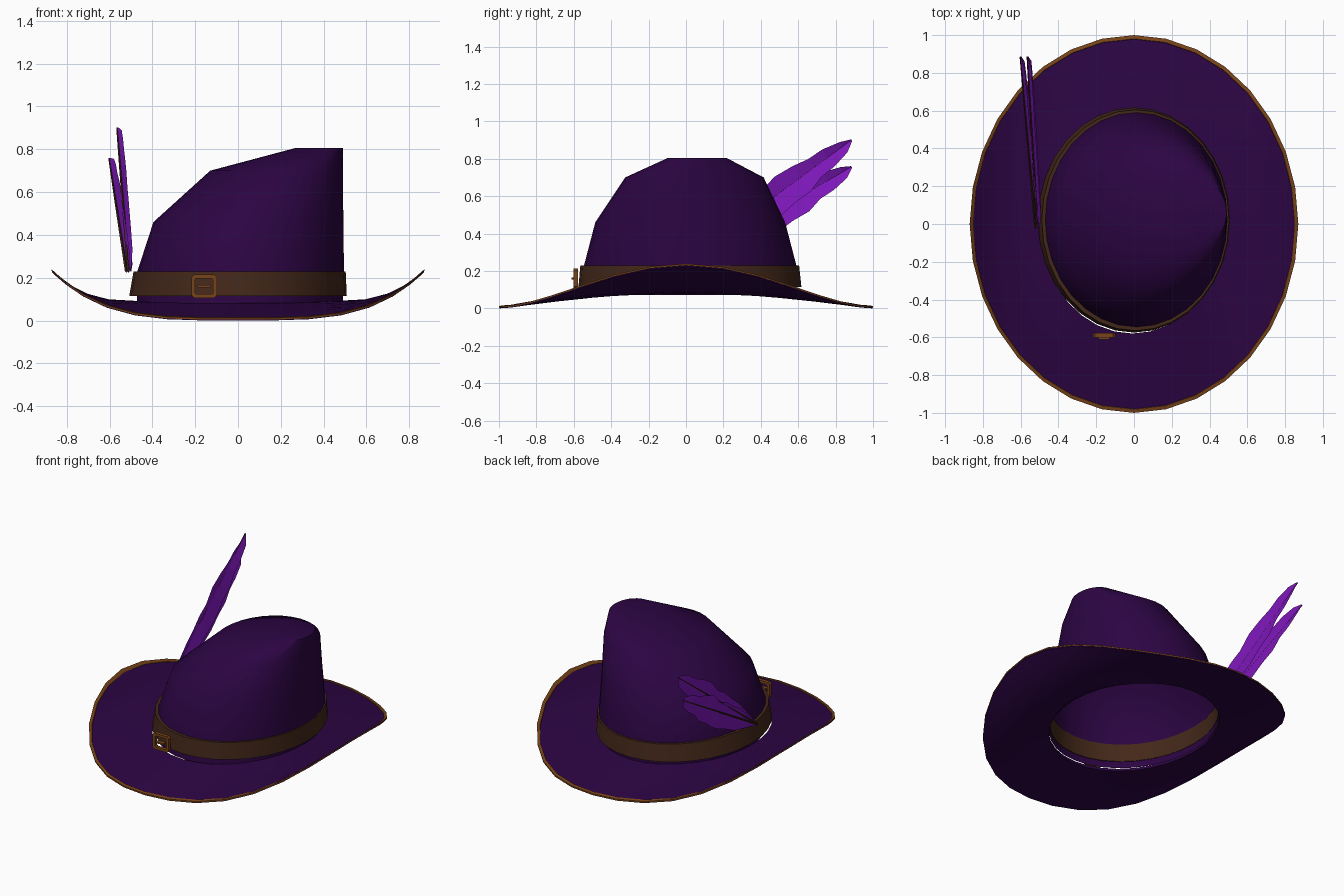
import bpy, bmesh, math
from mathutils import Vector

if "Cube" in bpy.data.objects:
    bpy.data.objects.remove(bpy.data.objects["Cube"])

SEG = 32


def material(name, rgb):
    m = bpy.data.materials.new(name)
    m.diffuse_color = (*rgb, 1)
    m.use_nodes = True
    m.node_tree.nodes["Principled BSDF"].inputs["Base Color"].default_value = m.diffuse_color
    return m


FELT = material("dark purple felt", (0.025, 0.0015, 0.056))
LEATHER = material("dark brown leather", (0.057, 0.021, 0.010))
BRASS = material("warm brown trim", (0.190, 0.057, 0.010))
PLUME = material("bright purple plume", (0.21, 0.009, 0.50))


def make(name, verts, faces, mat, angle=50):
    me = bpy.data.meshes.new(name)
    me.from_pydata([tuple(v) for v in verts], [], faces)
    bm = bmesh.new()
    bm.from_mesh(me)
    bmesh.ops.recalc_face_normals(bm, faces=bm.faces)
    bm.to_mesh(me)
    bm.free()
    me.materials.append(mat)
    ob = bpy.data.objects.new(name, me)
    bpy.context.collection.objects.link(ob)
    if angle:
        bpy.ops.object.select_all(action='DESELECT')
        ob.select_set(True)
        bpy.context.view_layer.objects.active = ob
        bpy.ops.object.shade_smooth_by_angle(angle=math.radians(angle))
    return ob


def loft(name, rings, mat, closed=False, cap=False, angle=50):
    """Skin a stack of equal-length point loops."""
    n = len(rings[0])
    verts = [p for r in rings for p in r]
    pairs = [(i, i + 1) for i in range(len(rings) - 1)]
    if closed:
        pairs.append((len(rings) - 1, 0))
    faces = [(a * n + k, a * n + (k + 1) % n, b * n + (k + 1) % n, b * n + k)
             for a, b in pairs for k in range(n)]
    if cap:
        faces.append(tuple(range((len(rings) - 1) * n, len(rings) * n)))
    return make(name, verts, faces, mat, angle)


def oval(x0, x1, y0, y1, z):
    cx, cy, rx, ry = (x0 + x1) / 2, (y0 + y1) / 2, (x1 - x0) / 2, (y1 - y0) / 2
    return [(cx + rx * math.cos(2 * math.pi * k / SEG),
             cy + ry * math.sin(2 * math.pi * k / SEG), z) for k in range(SEG)]


def brim_ring(s, dz=0.0):
    """Saddle-shaped loop: s = 0 at the head hole, 1 at the rim."""
    pts = []
    for k in range(SEG):
        a = 2 * math.pi * k / SEG
        c, d = math.cos(a), math.sin(a)
        w = abs(c) ** 3.8
        side = 0.093 + 0.142 * s ** 2.6
        front = 0.082 - 0.074 * s
        rx, ry = 0.485 + 0.385 * s, 0.572 + 0.428 * s
        off = -0.008 * (1 - s)
        pts.append((rx * c + off, ry * d + off, w * side + (1 - w) * front + dz))
    return pts


# Brim with turned-up sides, thinning outward, and the edging on its upper face
steps = (0, 0.3, 0.58, 0.8, 0.995)
loft("brim", [brim_ring(s) for s in steps] +
     [brim_ring(s, -0.016 + 0.008 * s) for s in reversed(steps)], FELT, closed=True)
loft("brim_edging", [brim_ring(0.95, 0.001), brim_ring(0.955, 0.005),
                     brim_ring(1, 0.004), brim_ring(1, -0.004)],
     BRASS, closed=True, angle=30)

# Crown: leans to one side with a sloping face
loft("crown", [oval(*r) for r in (
    (-0.473, 0.490, -0.560, 0.580, 0.072),
    (-0.470, 0.495, -0.545, 0.590, 0.23),
    (-0.395, 0.492, -0.485, 0.530, 0.46),
    (-0.130, 0.490, -0.325, 0.415, 0.70),
    (0.265, 0.490, -0.095, 0.215, 0.805))], FELT, cap=True, angle=60)

# Hat band
loft("hat_band", [oval(*r) for r in (
    (-0.470, 0.490, -0.550, 0.580, 0.115),
    (-0.508, 0.508, -0.575, 0.617, 0.115),
    (-0.488, 0.503, -0.565, 0.605, 0.228),
    (-0.465, 0.490, -0.540, 0.585, 0.228))], LEATHER, closed=True, angle=40)


# Buckle frame and prong
def octagon(hx, hz, cut, y):
    q = [(hx, hz - cut), (hx - cut, hz), (cut - hx, hz), (-hx, hz - cut),
         (-hx, cut - hz), (cut - hx, -hz), (hx - cut, -hz), (hx, cut - hz)]
    return [(-0.158 + x, y, 0.16 + z) for x, z in q]


loft("buckle_frame", [octagon(0.060, 0.054, 0.012, -0.578),
                      octagon(0.060, 0.054, 0.012, -0.602),
                      octagon(0.042, 0.037, 0.006, -0.602),
                      octagon(0.042, 0.037, 0.006, -0.578)],
     BRASS, closed=True, angle=0)
loft("buckle_prong", [octagon(0.03, 0.005, 0.001, -0.585),
                      octagon(0.03, 0.005, 0.001, -0.612)],
     BRASS, cap=True, angle=0)

# Feathers: shallow V vanes with ragged edges on a thin shaft
# rows: distance along the shaft, upper width, lower width
OUTLINE = ((0, 0.010, 0.012), (0.1, 0.035, 0.045), (0.22, 0.058, 0.080),
           (0.34, 0.062, 0.088), (0.42, 0.070, 0.100), (0.50, 0.062, 0.105),
           (0.60, 0.086, 0.092), (0.70, 0.074, 0.092), (0.78, 0.055, 0.064),
           (0.86, 0.052, 0.060), (0.95, 0.028, 0.040), (1, 0.004, 0.006))


def feather(name, base, tip):
    base, tip = Vector(base), Vector(tip)
    axis = tip - base
    across = axis.cross(Vector((1, 0, 0))).normalized()
    if across.z < 0:
        across = -across
    verts, faces = [], []
    for i, (t, up, low) in enumerate(OUTLINE):
        c = base + axis * t
        fold = Vector((0.018 * min(1, up / 0.03), 0, 0))
        verts += [c + across * up + fold, c, c - across * low + fold]
        if i:
            j = 3 * i
            faces += [(j - 3, j - 2, j + 1, j), (j - 2, j - 1, j + 2, j + 1)]
    make(name + "_vane", verts, faces, PLUME, angle=0)
    side = Vector((1, 0, 0))
    rings = []
    for t, r in ((0, 0.007), (0.6, 0.005), (1, 0.003)):
        c = base + axis * t - side * r * 0.9
        rings.append([c + side * r, c + across * r, c - side * r, c - across * r])
    loft(name + "_shaft", rings, LEATHER, cap=True, angle=0)


feather("upper_feather", (-0.505, -0.02, 0.235), (-0.563, 0.885, 0.90))
feather("lower_feather", (-0.515, -0.02, 0.23), (-0.600, 0.885, 0.757))
